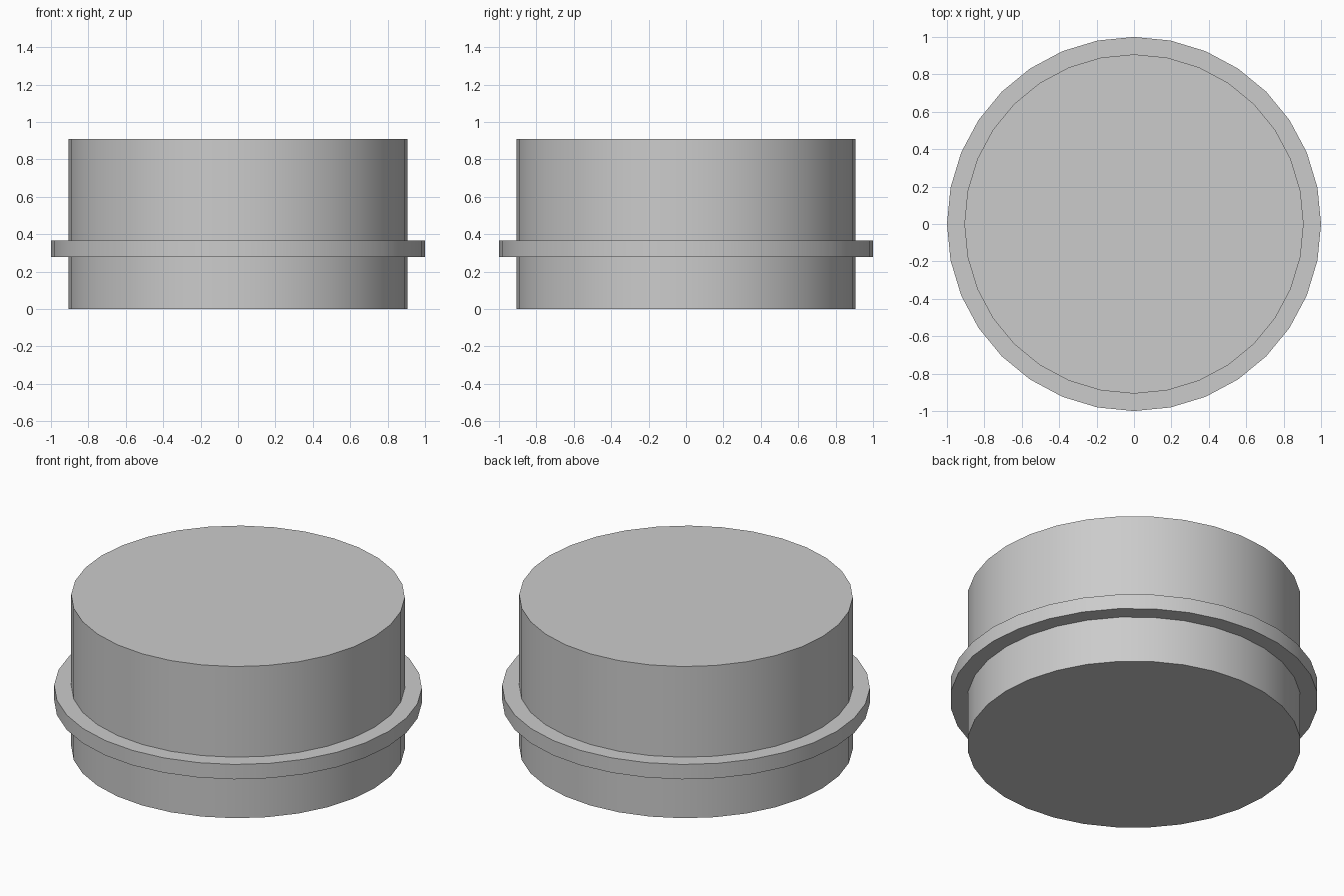
import bpy, bmesh, math

if "Cube" in bpy.data.objects:
    bpy.data.objects.remove(bpy.data.objects["Cube"])

SIDES = 32
# Half profile (radius, height) from the base up: lower drum, rim, upper drum
PROFILE = [(0.907, 0), (0.907, 0.277), (1, 0.277),
           (1, 0.366), (0.907, 0.366), (0.907, 0.91)]

# Lathe the profile into stacked rings
bm = bmesh.new()
rings = []
for r, z in PROFILE:
    angles = [2 * math.pi * i / SIDES for i in range(SIDES)]
    rings.append([bm.verts.new((r * math.cos(a), r * math.sin(a), z)) for a in angles])
for low, high in zip(rings, rings[1:]):
    for i in range(SIDES):
        j = (i + 1) % SIDES
        bm.faces.new((low[i], low[j], high[j], high[i]))

# Flat caps
bm.faces.new(rings[0][::-1])
bm.faces.new(rings[-1])

mesh = bpy.data.meshes.new("rimmed_drum")
bm.to_mesh(mesh)
bm.free()
drum = bpy.data.objects.new("rimmed_drum", mesh)
bpy.context.collection.objects.link(drum)

# Smooth round walls, sharp rim and cap edges
bpy.context.view_layer.objects.active = drum
drum.select_set(True)
bpy.ops.object.shade_smooth_by_angle(angle=math.radians(30))
